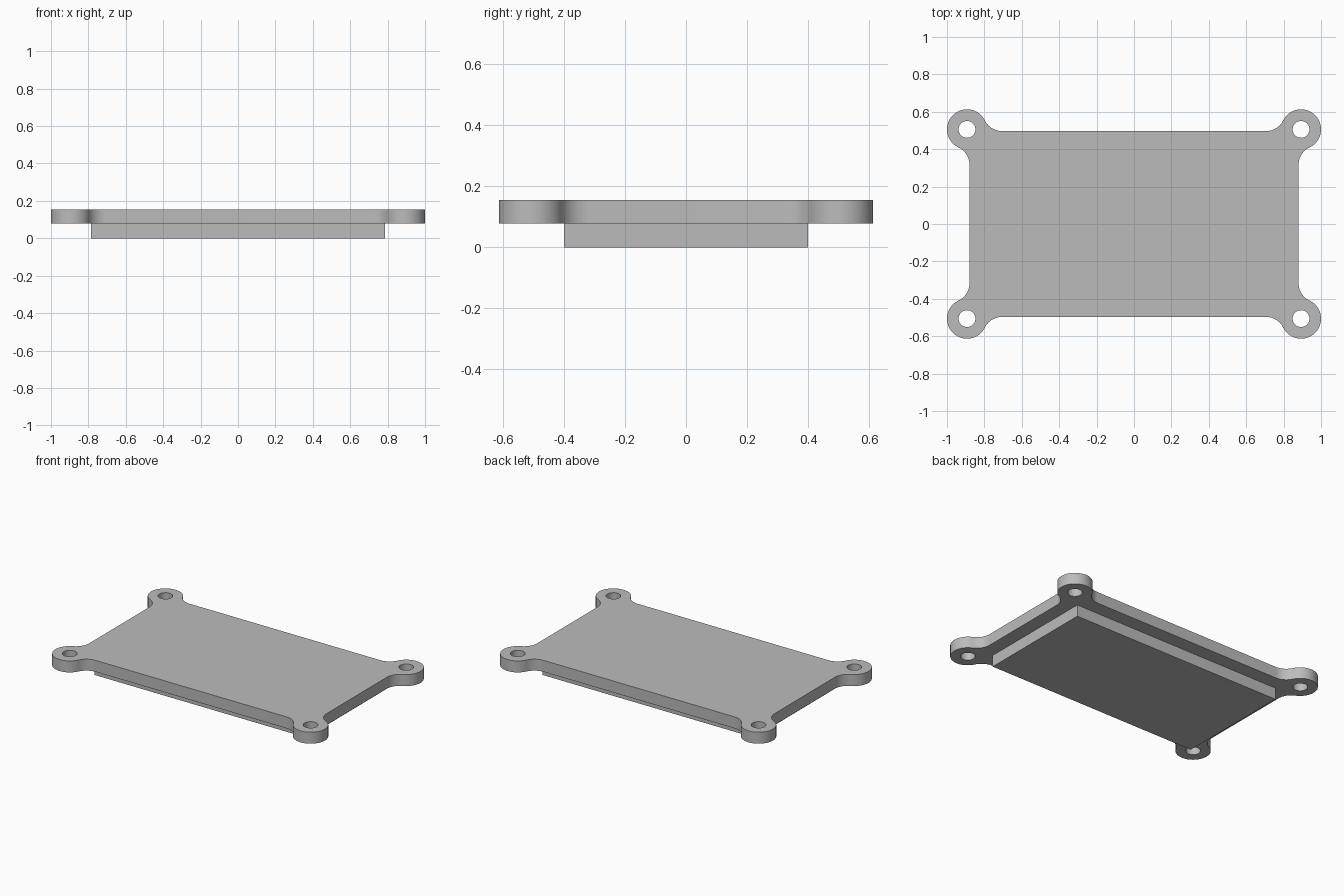
import bpy
import bmesh
from math import atan2, cos, sin, pi, sqrt, tau
from mathutils import Vector

if "Cube" in bpy.data.objects:
    bpy.data.objects.remove(bpy.data.objects["Cube"], do_unlink=True)

# Dimensions
HALF_X, HALF_Y = 0.88, 0.497
EAR = Vector((0.893, 0.506))
EAR_R, HOLE_R, FILLET_R = 0.107, 0.045, 0.1
PAD_X, PAD_Y = 0.785, 0.4
Z_STEP, Z_TOP = 0.078, 0.155

# Single grey material
grey = bpy.data.materials.new("plain grey")
grey.use_nodes = True
colour = (0.5, 0.5, 0.5, 1)
grey.diffuse_color = colour
grey.node_tree.nodes["Principled BSDF"].inputs["Base Color"].default_value = colour


def arc(centre, radius, start, end, steps):
    angles = [start + (end - start) * i / steps for i in range(steps + 1)]
    return [centre + radius * Vector((cos(a), sin(a))) for a in angles]


def heading(a, b):
    return atan2(b.y - a.y, b.x - a.x)


def corner_outline():
    """One mounting ear, blended by fillets into the two plate edges."""
    reach = EAR_R + FILLET_R
    side_x, end_y = HALF_X + FILLET_R, HALF_Y + FILLET_R
    side = Vector((side_x, EAR.y - sqrt(reach**2 - (side_x - EAR.x)**2)))
    end = Vector((EAR.x - sqrt(reach**2 - (end_y - EAR.y)**2), end_y))
    return (arc(side, FILLET_R, pi, heading(side, EAR), 12)
            + arc(EAR, EAR_R, heading(EAR, side), heading(EAR, end), 36)[1:]
            + arc(end, FILLET_R, heading(end, EAR), -pi / 2, 12)[1:])


def add_loop(curve, points):
    spline = curve.splines.new("POLY")
    spline.points.add(len(points) - 1)
    for target, p in zip(spline.points, points):
        target.co = (p.x, p.y, 0, 1)
    spline.use_cyclic_u = True


# Plate with four ears and through holes, extruded from a flat profile
profile = bpy.data.curves.new("plate_profile", "CURVE")
profile.dimensions = "2D"
profile.fill_mode = "BOTH"
profile.extrude = (Z_TOP - Z_STEP) / 2
outline = []
for sx, sy in ((1, 1), (-1, 1), (-1, -1), (1, -1)):
    mirrored = [Vector((p.x * sx, p.y * sy)) for p in corner_outline()]
    outline += mirrored if sx == sy else mirrored[::-1]
    add_loop(profile, arc(Vector((EAR.x * sx, EAR.y * sy)), HOLE_R, 0, tau, 32)[:-1])
add_loop(profile, outline)

source = bpy.data.objects.new("plate_profile", profile)
bpy.context.collection.objects.link(source)
evaluated = source.evaluated_get(bpy.context.evaluated_depsgraph_get())
mesh = bpy.data.meshes.new_from_object(evaluated)
bpy.data.objects.remove(source, do_unlink=True)

bm = bmesh.new()
bm.from_mesh(mesh)
bmesh.ops.remove_doubles(bm, verts=bm.verts, dist=0.0001)
bmesh.ops.translate(bm, verts=bm.verts, vec=(0, 0, (Z_TOP + Z_STEP) / 2))
bmesh.ops.recalc_face_normals(bm, faces=bm.faces)
bm.to_mesh(mesh)
bm.free()

mesh.materials.clear()
mesh.materials.append(grey)
plate = bpy.data.objects.new("mounting_plate", mesh)
bpy.context.collection.objects.link(plate)
bpy.ops.object.select_all(action="DESELECT")
plate.select_set(True)
bpy.context.view_layer.objects.active = plate
bpy.ops.object.shade_smooth_by_angle()

# Raised rectangular pad under the plate
bpy.ops.mesh.primitive_cube_add(size=1, location=(0, 0, Z_STEP / 2))
pad = bpy.context.object
pad.name = "underside_pad"
pad.scale = (PAD_X * 2, PAD_Y * 2, Z_STEP)
bpy.ops.object.transform_apply(location=False, rotation=False, scale=True)
pad.data.materials.append(grey)
